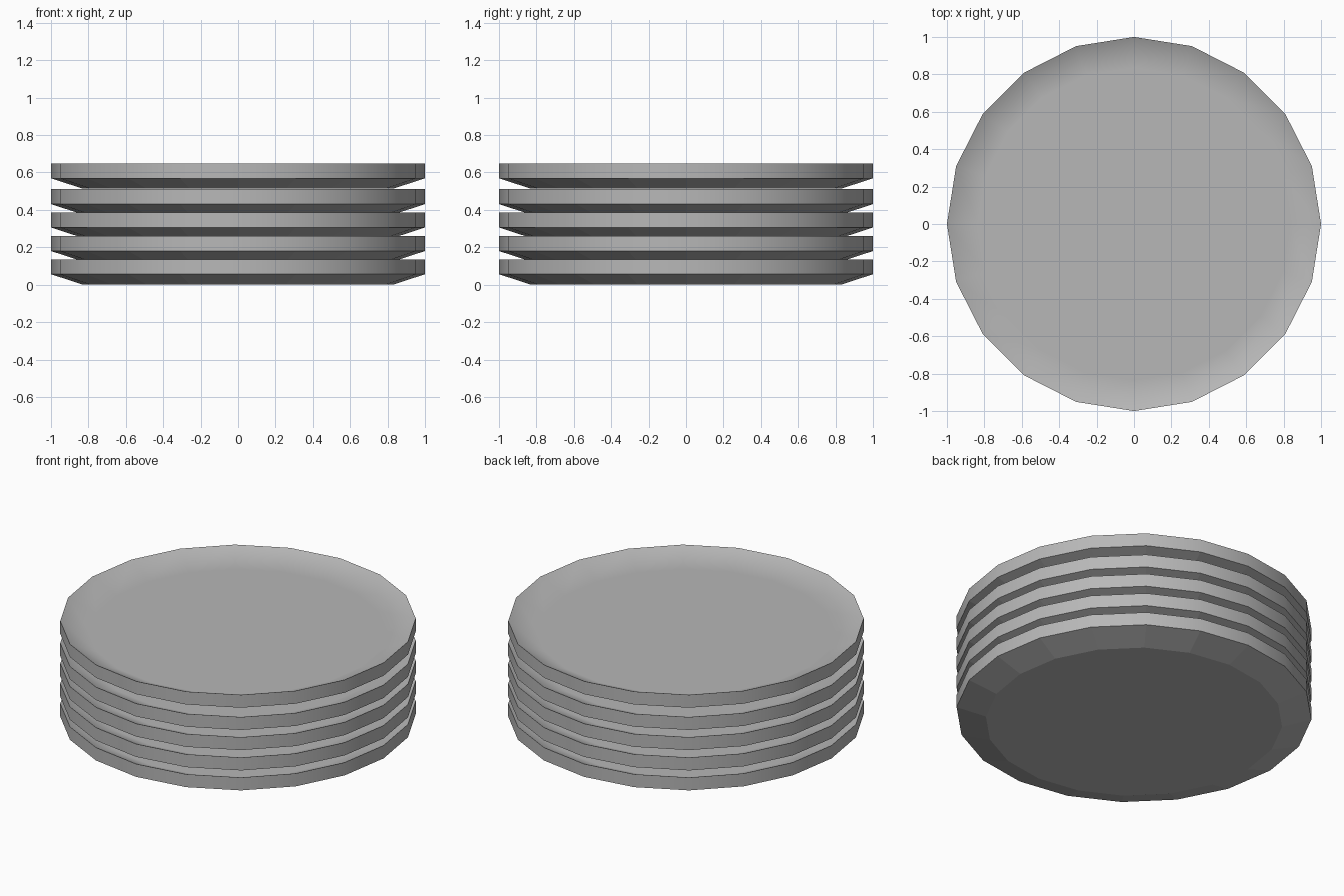
import bpy, bmesh, math

if "Cube" in bpy.data.objects:
    bpy.data.objects.remove(bpy.data.objects["Cube"])

SIDES = 20

china = bpy.data.materials.new("plain grey")
china.diffuse_color = (0.475, 0.475, 0.475, 1)
china.use_nodes = True
china.node_tree.nodes["Principled BSDF"].inputs["Base Color"].default_value = china.diffuse_color


def plate(name, z):
    """Shallow dish: flat base, flared underside, upright rim, sunken floor."""
    profile = [(0.835, 0.0), (1.0, 0.054), (1.0, 0.134), (0.835, 0.06)]
    bm = bmesh.new()
    rings = []
    for r, h in profile:
        rings.append([bm.verts.new((r * math.cos(2 * math.pi * i / SIDES),
                                    r * math.sin(2 * math.pi * i / SIDES), z + h))
                      for i in range(SIDES)])
    for k, (low, high) in enumerate(zip(rings, rings[1:])):
        for i in range(SIDES):
            j = (i + 1) % SIDES
            f = bm.faces.new((low[i], low[j], high[j], high[i]))
            f.smooth = k > 0            # underside stays faceted
    bm.faces.new(rings[0][::-1])        # base
    floor = bm.faces.new(rings[-1])     # eating surface
    floor.smooth = True
    # crisp rim edges
    for e in bm.edges:
        if all(v in rings[1] for v in e.verts) or all(v in rings[2] for v in e.verts):
            e.smooth = False
    mesh = bpy.data.meshes.new(name)
    bm.to_mesh(mesh)
    bm.free()
    mesh.materials.append(china)
    obj = bpy.data.objects.new(name, mesh)
    bpy.context.collection.objects.link(obj)
    # keeps the large floor shading flat while the dished edge stays soft
    mod = obj.modifiers.new("flat_floor", 'WEIGHTED_NORMAL')
    mod.keep_sharp = True
    mod.weight = 100


# stack of five plates, the top one sitting slightly higher
for n, z in enumerate((0.002, 0.126, 0.252, 0.377, 0.515)):
    plate(f"plate_{n + 1}", z)
